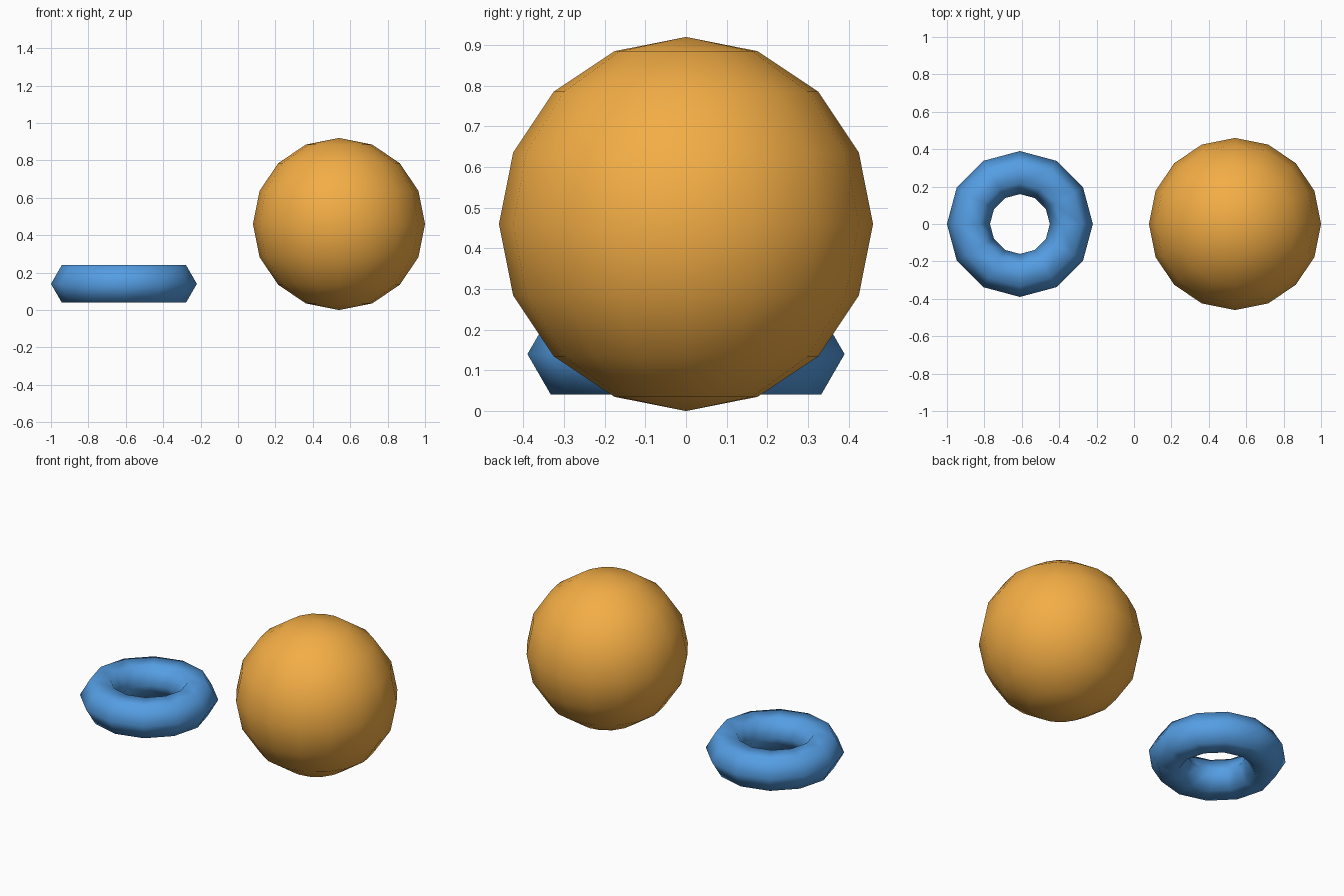
import bpy

if "Cube" in bpy.data.objects:
    bpy.data.objects.remove(bpy.data.objects["Cube"])


def finish(name, color):
    """Name the active object, shade it smooth and give it a colour."""
    obj = bpy.context.object
    obj.name = name
    bpy.ops.object.shade_smooth()
    mat = bpy.data.materials.new(name + "_colour")
    mat.diffuse_color = (*color, 1.0)
    mat.use_nodes = True
    mat.node_tree.nodes["Principled BSDF"].inputs["Base Color"].default_value = mat.diffuse_color
    obj.data.materials.append(mat)
    return obj


# Orange ball: 16 segments around, 8 rings
bpy.ops.mesh.primitive_uv_sphere_add(
    segments=16, ring_count=8, radius=0.46, location=(0.54, 0, 0.46))
finish("ball", (0.9, 0.42, 0.06))

# Blue ring: 12 segments around, six-sided section
bpy.ops.mesh.primitive_torus_add(
    major_segments=12, minor_segments=6,
    major_radius=0.275, minor_radius=0.115, location=(-0.61, 0, 0.14))
finish("ring", (0.09, 0.34, 0.77))
